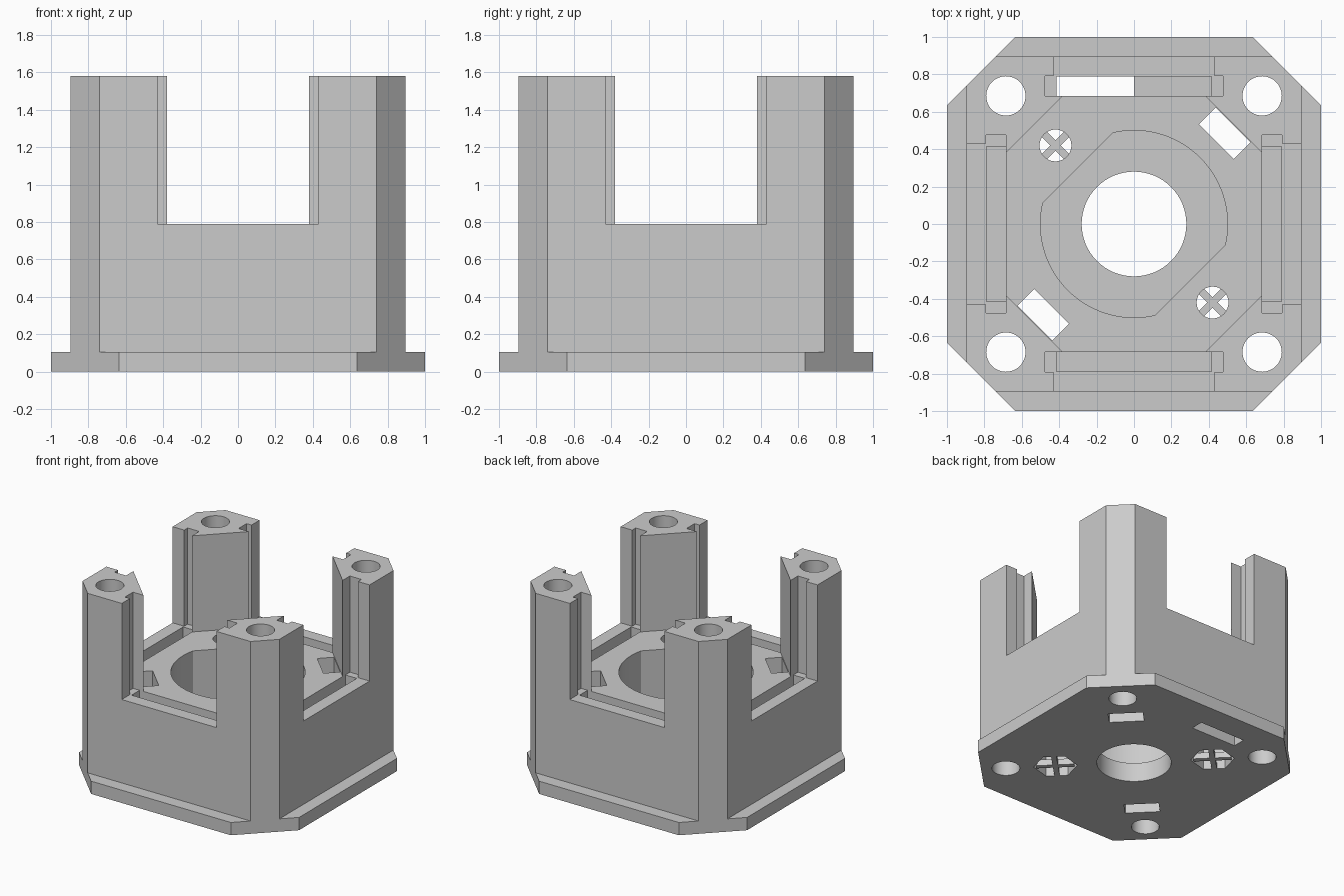
import bpy, bmesh, math

cube = bpy.data.objects.get("Cube")
if cube:
    bpy.data.objects.remove(cube, do_unlink=True)

grey = bpy.data.materials.new("plain grey")
grey.use_nodes = True
grey.diffuse_color = (0.6, 0.6, 0.6, 1)
grey.node_tree.nodes["Principled BSDF"].inputs["Base Color"].default_value = (0.6, 0.6, 0.6, 1)

PLATE_TOP, FLOOR, RIM, TOP = 0.105, 0.158, 0.79, 1.58


def prism(name, points, z0, z1):
    """Extrude a closed plan outline from z0 to z1."""
    bm = bmesh.new()
    face = bm.faces.new([bm.verts.new((x, y, z0)) for x, y in points])
    ext = bmesh.ops.extrude_face_region(bm, geom=[face])
    for v in ext["geom"]:
        if isinstance(v, bmesh.types.BMVert):
            v.co.z = z1
    bmesh.ops.recalc_face_normals(bm, faces=bm.faces)
    mesh = bpy.data.meshes.new(name)
    bm.to_mesh(mesh)
    bm.free()
    mesh.materials.append(grey)
    obj = bpy.data.objects.new(name, mesh)
    bpy.context.collection.objects.link(obj)
    return obj


def four_fold(points):
    """Repeat one corner's outline around all four corners."""
    out = []
    for _ in range(4):
        out += points
        points = [(y, -x) for x, y in points]
    return out


def ring(x, y, r, n=48, turn=0.0):
    return [(x + r * math.cos(turn + math.tau * i / n),
             y + r * math.sin(turn + math.tau * i / n)) for i in range(n)]


def box(x, y, w, d, turn=0.0):
    c, s = math.cos(turn), math.sin(turn)
    corners = [(-w / 2, -d / 2), (w / 2, -d / 2), (w / 2, d / 2), (-w / 2, d / 2)]
    return [(x + u * c - v * s, y + u * s + v * c) for u, v in corners]


# Main solids
plate = prism("base_plate", four_fold([(0.635, 1), (1, 0.635)]), 0, PLATE_TOP)
housing = prism("housing", four_fold([(0.74, 0.895), (0.895, 0.74)]), PLATE_TOP, TOP)

cutters = []


def cut(points, z0, z1):
    obj = prism("cutter", points, z0, z1)
    obj.hide_render = True
    cutters.append(obj)


# Upper opening that leaves four grooved corner posts
cut(four_fold([(0.43, 1.1), (0.43, 0.79), (0.475, 0.79), (0.475, 0.685), (0.38, 0.685),
               (0.685, 0.38), (0.685, 0.475), (0.79, 0.475), (0.79, 0.43), (1.1, 0.43)]),
    RIM, 2)

# Central bore with two flats: a circle clipped along one diagonal
a = math.asin(0.424 / 0.5)
arc = [-a + 2 * a * i / 40 for i in range(41)]
bore = []
for base in (math.pi / 4, math.pi * 5 / 4):
    half = math.pi / 2 - math.acos(0.424 / 0.5)
    bore += [(0.5 * math.cos(base - half + 2 * half * i / 40),
              0.5 * math.sin(base - half + 2 * half * i / 40)) for i in range(41)]
cut(bore, FLOOR, 1)
cut(ring(0, 0, 0.28, 64), -1, 0.5)

# Panel slots in the four walls, the back one half open below
for i in range(4):
    t = i * math.pi / 2
    cut(box(0.737 * math.cos(t), 0.737 * math.sin(t), 0.105, 0.83, t), FLOOR, 1)
cut(box(-0.207, 0.737, 0.414, 0.105), -1, 0.5)

# Corner holes through the posts
for sx in (-1, 1):
    for sy in (-1, 1):
        cut(ring(sx * 0.685, sy * 0.685, 0.105), -1, 2)

for s in (-1, 1):
    # Diagonal slots beside two posts
    cut(box(s * 0.485, s * 0.485, 0.127, 0.263, math.pi / 4), -1, 1)
    # Screw holes with six-sided pockets underneath
    cut(ring(-s * 0.42, s * 0.42, 0.085), -1, 1)
    cut(ring(-s * 0.42, s * 0.42, 0.165, 6, math.pi * 3 / 4), -1, 0.21)

# Carve both solids and bake the result
for obj in (plate, housing):
    for c in cutters:
        mod = obj.modifiers.new("cut", "BOOLEAN")
        mod.operation = "DIFFERENCE"
        mod.solver = "EXACT"
        mod.object = c
    bpy.context.view_layer.update()
    baked = bpy.data.meshes.new_from_object(
        obj.evaluated_get(bpy.context.evaluated_depsgraph_get()))
    obj.modifiers.clear()
    obj.data = baked
    obj.data.materials.clear()
    obj.data.materials.append(grey)
for c in cutters:
    bpy.data.objects.remove(c, do_unlink=True)

# Cross ribs spanning the screw pockets
for s, side in ((1, "right"), (-1, "left")):
    x, y, h, w = -s * 0.42, s * 0.42, 0.02, 0.143
    cross = four_fold([(h, w), (h, h), (w, h)])
    c = math.sqrt(0.5)
    prism(side + "_pocket_cross", [(x + c * (u - v), y + c * (u + v)) for u, v in cross], 0, 0.05)

# Smooth curved walls, keep edges sharp
for o in bpy.context.selected_objects:
    o.select_set(False)
for o in (plate, housing):
    o.select_set(True)
bpy.context.view_layer.objects.active = housing
bpy.ops.object.shade_smooth_by_angle(angle=math.radians(30))
